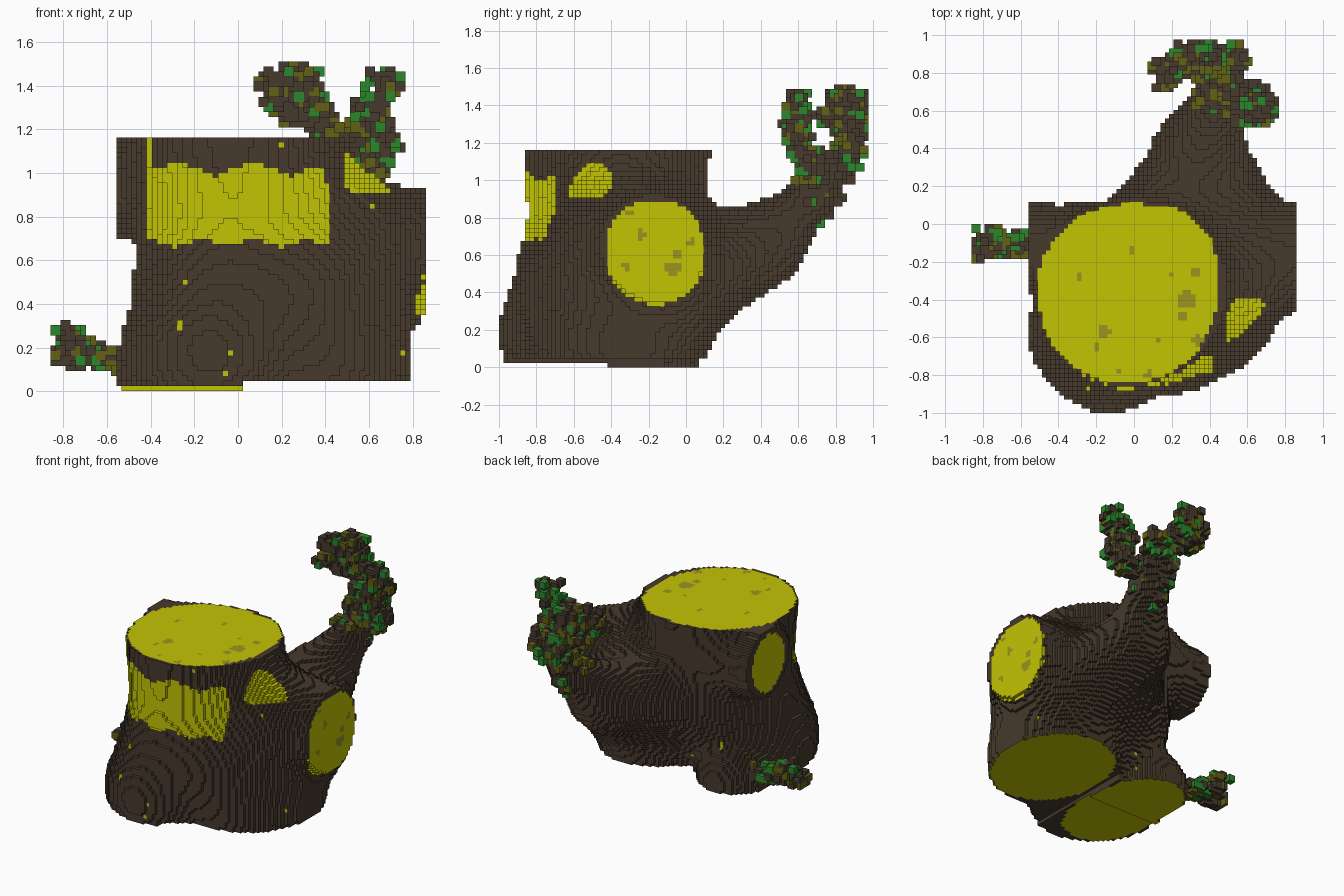
import bpy, math, random
from mathutils import Vector

random.seed(4)
if "Cube" in bpy.data.objects:
    bpy.data.objects.remove(bpy.data.objects["Cube"], do_unlink=True)

V = 2 / 86                                   # voxel size
ORIGIN = (-0.86, -1.0, 0.0)
SIZE = (74, 86, 66)

# ---------- colours ----------
COLOURS = [("bark brown", (0.061, 0.042, 0.026)), ("cut wood yellow", (0.54, 0.55, 0.001)),
           ("wood spot olive", (0.32, 0.30, 0.015)), ("moss green", (0.025, 0.24, 0.026)),
           ("moss olive", (0.125, 0.118, 0.008))]
BARK, WOOD, SPOT, GREEN, OLIVE = range(5)
materials = []
for label, rgb in COLOURS:
    m = bpy.data.materials.new(label)
    m.use_nodes = True
    m.diffuse_color = (*rgb, 1)
    bsdf = m.node_tree.nodes["Principled BSDF"]
    bsdf.inputs["Base Color"].default_value = (*rgb, 1)
    bsdf.inputs["Roughness"].default_value = 0.9
    materials.append(m)


# ---------- voxel helpers ----------
def centre(c):
    return tuple(ORIGIN[i] + (c[i] + 0.5) * V for i in range(3))


def cell_at(p):
    return tuple(int((p[i] - ORIGIN[i]) // V) for i in range(3))


def voxel_object(name, cells, solid, paint):
    """Outer faces of a set of cells; paint(cell, face centre, axis, sign) gives the material."""
    index, faces, mats = {}, [], []
    for c in cells:
        for a in range(3):
            for s in (0, 1):
                n = list(c)
                n[a] += 2 * s - 1
                if tuple(n) in solid:
                    continue
                quad = []
                for du, dv in ((0, 0), (1, 0), (1, 1), (0, 1)):
                    k = list(c)
                    k[a] += s
                    k[(a + 1) % 3] += du
                    k[(a + 2) % 3] += dv
                    quad.append(index.setdefault(tuple(k), len(index)))
                faces.append(quad if s else quad[::-1])
                p = list(centre(c))
                p[a] += (s - 0.5) * V
                mats.append(paint(c, p, a, 2 * s - 1))
    verts = [[ORIGIN[i] + k[i] * V for i in range(3)] for k in index]
    mesh = bpy.data.meshes.new(name)
    mesh.from_pydata(verts, [], faces)
    for m in materials:
        mesh.materials.append(m)
    mesh.polygons.foreach_set("material_index", mats)
    mesh.update()
    obj = bpy.data.objects.new(name, mesh)
    bpy.context.collection.objects.link(obj)
    return obj


# ---------- stump volume: blended tapered limbs (start, radius, end, radius) ----------
LIMBS = [
    ((-.01, -.395, .50), .44, (-.04, -.39, 1.30), .475),  # trunk
    ((.06, -.29, .60), .36, (.06, -.285, 1.30), .40),     # trunk, squarer back right
    ((.30, -.17, .62), .31, (.95, -.17, .66), .265),      # right sawn limb
    ((-.30, -.12, .93), .22, (-.80, -.12, .93), .24),     # left sawn limb
    ((.22, -.39, .84), .34, (.46, -.35, .67), .345),      # right shoulder
    ((-.27, -.18, .06), .25, (-.26, -.55, .08), .27),     # left root
    ((-.13, -.615, .18), .385, (-.08, -.54, .42), .37),   # front root bulge
    ((.41, -.28, .10), .385, (.34, -.30, .45), .40),      # right root
    ((.37, -.46, .16), .36, (.24, -.50, .42), .38),       # right front root
    ((.47, -.04, .46), .35, (.38, .44, .65), .185),       # back limb
    ((.06, -.18, .55), .34, (.27, .32, .63), .19),        # back limb, trunk side
    ((.33, .38, .64), .15, (.44, .67, .90), .13),         # back limb stem
]
LIMBS = [(a, ra, [q - p for p, q in zip(a, b)], rb - ra) for a, ra, b, rb in LIMBS]
LIMBS = [(*l, sum(t * t for t in l[2])) for l in LIMBS]
K = 0.16


def field(x, y, z):
    d = 9.0
    for (ax, ay, az), ra, (bx, by, bz), dr, ll in LIMBS:
        px, py, pz = x - ax, y - ay, z - az
        t = min(1.0, max(0.0, (px * bx + py * by + pz * bz) / ll))
        e = math.sqrt((px - t * bx) ** 2 + (py - t * by) ** 2 + (pz - t * bz) ** 2) - ra - dr * t
        h = max(0.0, K - abs(d - e)) / K
        d = min(d, e) - h * h * K / 4
    return d


def kept(x, y, z):
    """Flat saw cuts."""
    floor = 0.05 if x > 0.02 else (0.022 if y < -0.41 else 0)
    return -0.55 < x < 0.86 and z > floor and (z < 1.17 or y > 0.3)


stump = set()
for i in range(SIZE[0]):
    for j in range(SIZE[1]):
        k = 0
        while k < SIZE[2]:
            x, y, z = centre((i, j, k))
            d = field(x, y, z)
            n = max(1, int(abs(d) * 0.75 / V))
            if d < 0:
                stump.update((i, j, q) for q in range(k, min(k + n, SIZE[2]))
                             if kept(x, y, centre((i, j, q))[2]))
            k += n


# ---------- painted cuts, bare patches and specks ----------
def oval(u, v, cu, cv, ru, rv, power=2.2):
    return abs((u - cu) / ru) ** power + abs((v - cv) / rv) ** power < 1


TOP_SPOTS = [(.28, -.40, .05), (.25, -.49, .025), (-.16, -.57, .035), (.33, -.26, .025), (.08, -.80, .025),
             (-.08, -.78, .02), (-.29, -.28, .02), (-.02, -.14, .015), (.20, -.26, .015), (.34, -.62, .03),
             (-.20, -.65, .02), (.12, -.62, .015)]
SIDE_SPOTS = [(-.07, .53, .04), (-.05, .60, .03), (-.24, .71, .025), (-.32, .54, .02), (.03, .67, .02),
              (-.30, .83, .02)]
SPECKS = [(-.27, .29), (-.27, .31), (-.04, .17), (.76, .17), (-.25, .50), (-.06, .09), (.19, 1.13), (.61, .84)]


def wood(u, v, spots):
    return SPOT if any(math.hypot(u - a, v - b) < r for a, b, r in spots) else WOOD


def paint_stump(c, p, axis, sign):
    x, y, z = p
    if axis == 2 and sign > 0 and z > 1.14:
        if oval(x, y, -.04, -.37, .48, .475, 3.4 if x > -.04 and y > -.37 else 2.0):
            return wood(x, y, TOP_SPOTS)
    if x > 0.80 and oval(y, z, -.165, .615, .265, .28):
        return wood(y, z, SIDE_SPOTS)
    if axis == 0 and sign < 0 and x < -0.52 and oval(y, z, -.14, .93, .18, .20):
        return WOOD
    if z < 0.07 and (axis == 2 and sign < 0 or z < 0.024 and y < -0.4):
        if oval(x, y, -.26, -.41, .28, .49, 2.5) or oval(x, y, .42, -.34, .38, .45):
            return WOOD
    # scalloped bare strip on the front
    if y < (-0.6 if x < 0 else -0.69) and -0.42 < x < 0.43:
        low = 0.66 + 0.03 * abs(math.sin(x * 13 + 0.6))
        high = 0.98 + 0.06 * abs(math.sin(x * 9 + 1.0))
        if low < z < high or (x < -0.39 and low < z):
            return WOOD
    # bare patch on the shoulder
    if x > 0.48 and z > 0.91 and oval(y, z, -.53, 1.0, .14, .10):
        return WOOD
    if y < 0 and axis != 0 and any(abs(x - a) < 0.013 and abs(z - b) < 0.013 for a, b in SPECKS):
        return WOOD
    return BARK


# ---------- ragged mossy twigs ----------
def twig(paths, radius):
    """Bark core along each path with loose mossy blocks round it."""
    cells, lumps = {}, {}
    for path in paths:
        for a, b in zip(path, path[1:]):
            a, b = Vector(a), Vector(b)
            steps = max(2, int((b - a).length / (V * 0.8)))
            for s in range(steps + 1):
                p = a.lerp(b, s / steps)
                lo, r = cell_at(p), int(radius / V + 1)
                for o in ((i, j, k) for i in range(-r, r + 1) for j in range(-r, r + 1) for k in range(-r, r + 1)):
                    c = tuple(q + w for q, w in zip(lo, o))
                    if (Vector(centre(c)) - p).length < radius * 0.8:
                        cells[c] = BARK
                for _ in range(4):
                    off = Vector([random.gauss(0, 1) for _ in range(3)]).normalized() * radius * 1.1
                    base = cell_at(p + off)
                    mat = random.choices((BARK, OLIVE, GREEN), (5, 3, 2.6))[0]
                    for o in range(8):
                        lumps[(base[0] + o // 4 - 1, base[1] + o // 2 % 2, base[2] + o % 2)] = mat
    cells = {**lumps, **cells}
    return {c: m for c, m in cells.items()
            if c not in stump and all(0 <= c[i] < SIZE[i] for i in range(3))}


back_twigs = twig([
    [(.46, .76, 1.00), (.46, .82, 1.10), (.39, .88, 1.24), (.30, .87, 1.40), (.18, .79, 1.41), (.17, .77, 1.33)],
    [(.35, .88, 1.24), (.23, .81, 1.28)],
    [(.30, .87, 1.40), (.31, .93, 1.43)],
    [(.50, .70, 1.00), (.66, .66, 1.05), (.69, .61, 1.15), (.59, .58, 1.28), (.68, .59, 1.37), (.68, .59, 1.42)],
    [(.46, .80, 1.08), (.56, .89, 1.17)]], 0.066)
# thick mossy stem below the fork
stem = twig([[(.42, .64, .87), (.46, .73, .97), (.45, .79, 1.07)]], 0.125)
back_twigs = {**stem, **back_twigs}
root_twigs = twig([
    [(-.48, -.12, .13), (-.65, -.11, .16), (-.74, -.08, .21), (-.78, -.07, .27)],
    [(-.65, -.12, .15), (-.81, -.15, .15)]], 0.048)

solid = stump | set(back_twigs) | set(root_twigs)
voxel_object("stump", stump, solid, paint_stump)
for label, cells in (("mossy_back_branch", back_twigs), ("mossy_side_root", root_twigs)):
    voxel_object(label, cells, solid, lambda c, p, a, s, cells=cells: cells[c])
